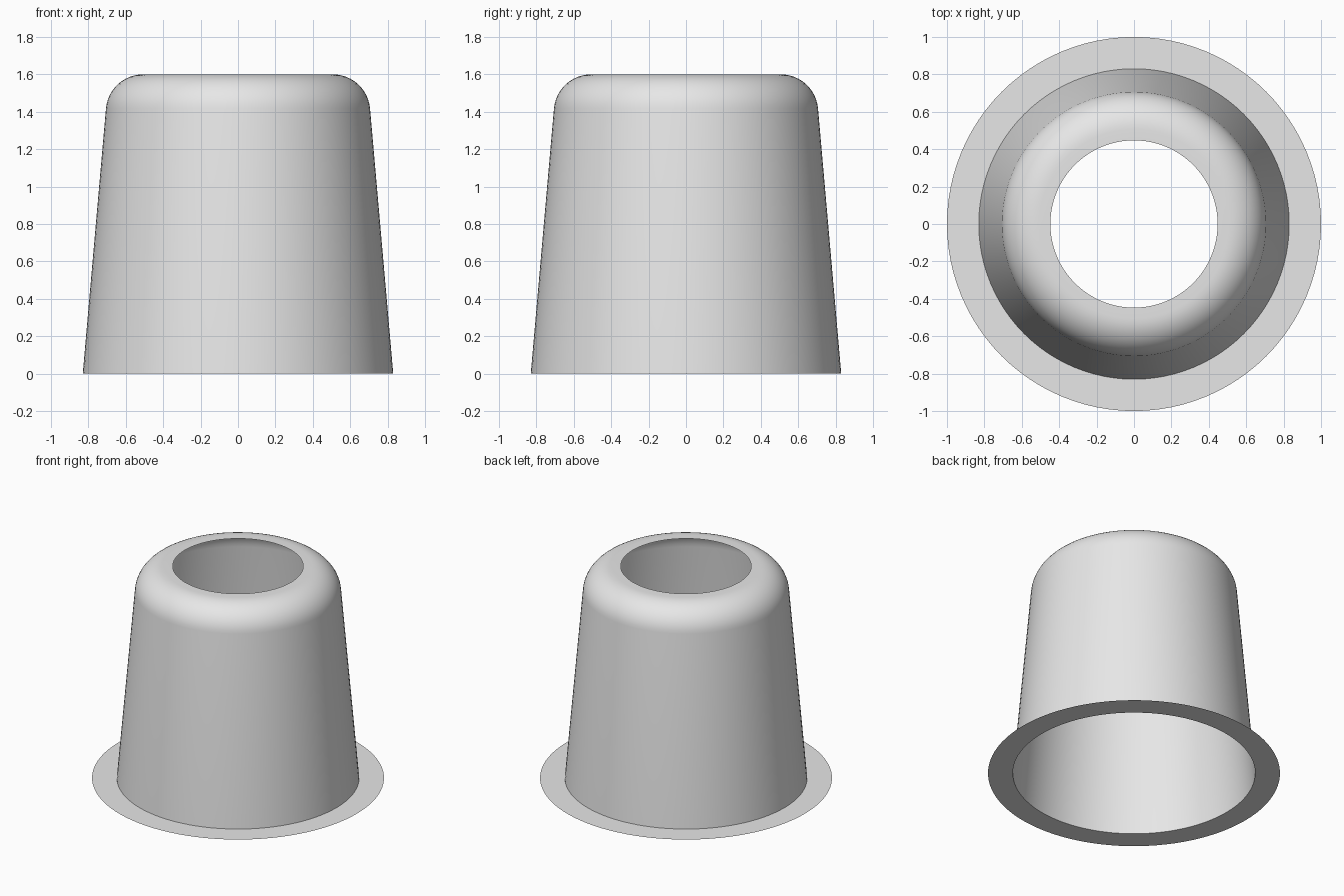
import bpy, bmesh
from math import sin, cos, pi, radians, tan
from mathutils import Vector

cube = bpy.data.objects.get("Cube")
if cube:
    bpy.data.objects.remove(cube, do_unlink=True)

SEGMENTS = 96
HEIGHT, BASE_R, RIM_R, HOLE_R = 1.6, 0.83, 1.0, 0.447
DRAFT, FILLET = radians(5), 0.2

grey = bpy.data.materials.new("plain grey")
grey.use_nodes = True
colour = (0.8, 0.8, 0.8, 1)
grey.diffuse_color = colour
grey.node_tree.nodes["Principled BSDF"].inputs["Base Color"].default_value = colour


def revolve(name, profile):
    """Spin a (radius, height) profile about z into an open sheet."""
    bm = bmesh.new()
    verts = [bm.verts.new((r, 0, z)) for r, z in profile]
    edges = [bm.edges.new(pair) for pair in zip(verts, verts[1:])]
    bmesh.ops.spin(bm, geom=verts + edges, cent=(0, 0, 0), axis=(0, 0, 1),
                   angle=2 * pi, steps=SEGMENTS, use_merge=True)
    bmesh.ops.remove_doubles(bm, verts=bm.verts[:], dist=0.0001)
    bm.normal_update()
    # Make the sheet face outward and upward
    facing = sum(f.normal.dot(f.calc_center_median() + Vector((0, 0, 1)))
                 for f in bm.faces)
    if facing < 0:
        bmesh.ops.reverse_faces(bm, faces=bm.faces[:])
    mesh = bpy.data.meshes.new(name)
    bm.to_mesh(mesh)
    bm.free()
    mesh.materials.append(grey)
    obj = bpy.data.objects.new(name, mesh)
    bpy.context.collection.objects.link(obj)
    bpy.ops.object.select_all(action="DESELECT")
    obj.select_set(True)
    bpy.context.view_layer.objects.active = obj
    bpy.ops.object.shade_smooth_by_angle(angle=radians(30))
    return obj


# Fillet arc, tangent to the tapered wall and to the flat top
centre_z = HEIGHT - FILLET
wall_z = centre_z + FILLET * sin(DRAFT)
centre_r = BASE_R - wall_z * tan(DRAFT) - FILLET * cos(DRAFT)
steps = 12
angles = [DRAFT + (pi / 2 - DRAFT) * i / steps for i in range(steps + 1)]
arc = [(centre_r + FILLET * cos(a), centre_z + FILLET * sin(a)) for a in angles]

# Flat flange, tapered wall, rounded shoulder and open top in one sheet
revolve("flanged_cup", [(RIM_R, 0), (BASE_R, 0)] + arc + [(HOLE_R, HEIGHT)])
